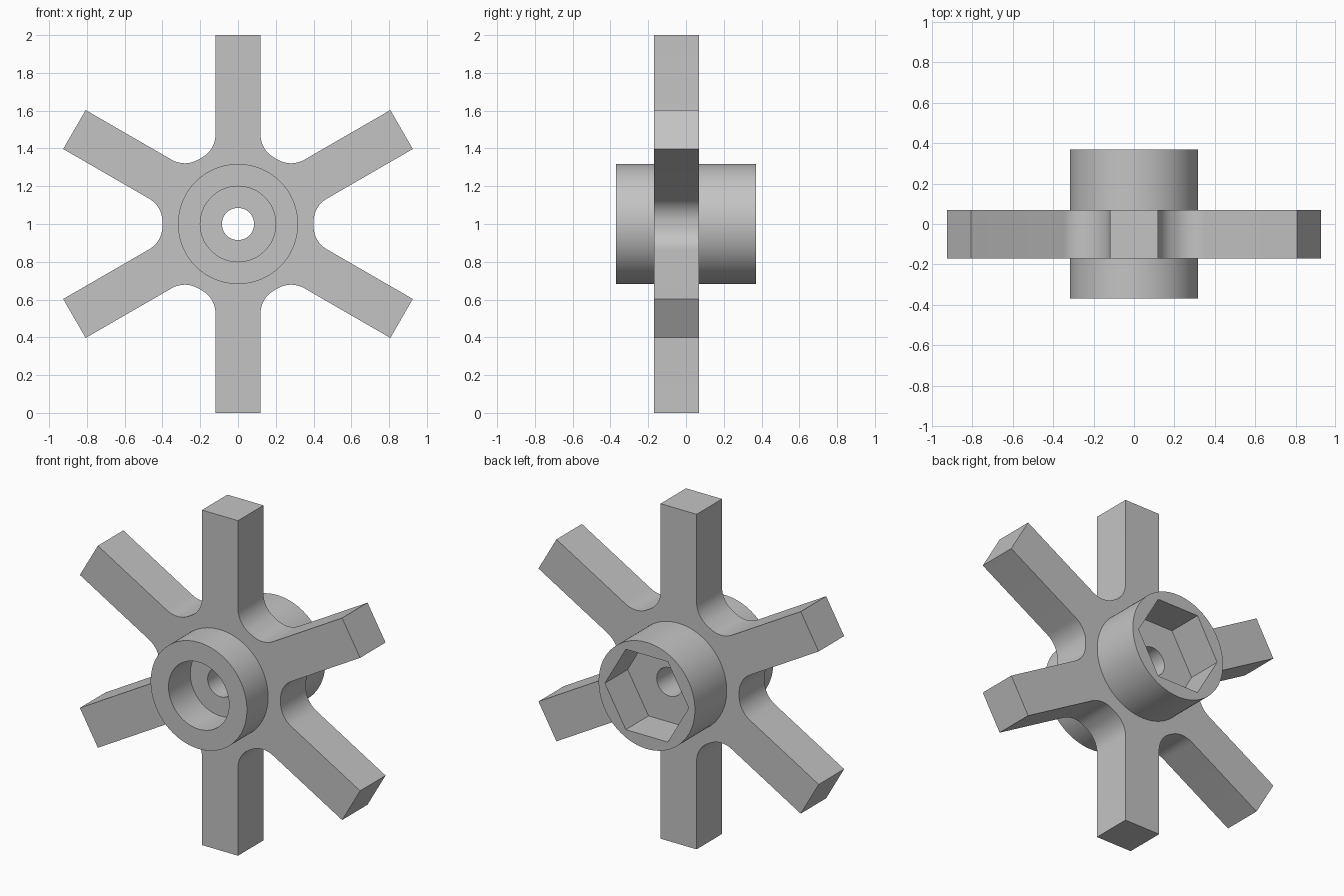
import bpy, bmesh
from math import cos, sin, tan, pi, radians

if "Cube" in bpy.data.objects:
    bpy.data.objects.remove(bpy.data.objects["Cube"], do_unlink=True)

# Main dimensions
HALF_W = 0.119          # half width of a spoke
REACH = 1.0             # centre to spoke tip
WEB = 0.40              # centre to the inner edge between spokes
FILLET = 0.14
MID = 1.0               # height of the wheel axis

grey = bpy.data.materials.new("plain grey")
grey.use_nodes = True
grey.diffuse_color = (0.55, 0.55, 0.55, 1)
grey.node_tree.nodes["Principled BSDF"].inputs["Base Color"].default_value = (0.55, 0.55, 0.55, 1)


def prism(name, outline, y0, y1):
    """Extrude an outline in the x-z plane from y0 to y1."""
    bm = bmesh.new()
    face = bm.faces.new([bm.verts.new((x, y0, z + MID)) for x, z in outline])
    new = bmesh.ops.extrude_face_region(bm, geom=[face])["geom"]
    verts = [v for v in new if isinstance(v, bmesh.types.BMVert)]
    bmesh.ops.translate(bm, verts=verts, vec=(0, y1 - y0, 0))
    bmesh.ops.recalc_face_normals(bm, faces=bm.faces)
    mesh = bpy.data.meshes.new(name)
    bm.to_mesh(mesh)
    bm.free()
    mesh.materials.append(grey)
    obj = bpy.data.objects.new(name, mesh)
    bpy.context.collection.objects.link(obj)
    return obj


def ring(radius, sides):
    return [(radius * cos(2 * pi * i / sides), radius * sin(2 * pi * i / sides))
            for i in range(sides)]


def turn(point, angle):
    x, z = point
    return (x * cos(angle) - z * sin(angle), x * sin(angle) + z * cos(angle))


def star_outline():
    """Six spokes joined by rounded inner corners."""
    h = (WEB - 2 * HALF_W - FILLET) * tan(radians(30))
    steps = 8
    gap = []
    for centre_z, start in ((-h, 240), (h, 180)):
        for i in range(steps + 1):
            a = radians(start - 60 * i / steps)
            gap.append((WEB + FILLET + FILLET * cos(a), centre_z + FILLET * sin(a)))
    tip = [(REACH, -HALF_W), (REACH, HALF_W)]
    outline = []
    for k in range(6):
        outline += [turn(p, radians(60 * k)) for p in gap]
        outline += [turn(p, radians(60 * k + 30)) for p in tip]
    return outline


def combine(target, other, operation):
    other.hide_render = True
    mod = target.modifiers.new(operation.title(), "BOOLEAN")
    mod.operation = operation
    mod.solver = "EXACT"
    mod.object = other
    bpy.context.view_layer.objects.active = target
    bpy.ops.object.modifier_apply(modifier=mod.name)
    bpy.data.objects.remove(other, do_unlink=True)


# Spoked plate with the hub through its middle
wheel = prism("spoked_wheel", star_outline(), -0.17, 0.07)
combine(wheel, prism("hub", ring(0.318, 96), -0.37, 0.37), "UNION")

# Round front recess, hexagonal back recess and axle hole
combine(wheel, prism("front_recess", ring(0.2, 72), -0.5, -0.165), "DIFFERENCE")
combine(wheel, prism("nut_recess", ring(0.277, 6), 0.155, 0.5), "DIFFERENCE")
combine(wheel, prism("axle_hole", ring(0.085, 48), -0.6, 0.6), "DIFFERENCE")

# Smooth the round walls, keep the edges crisp
bpy.ops.object.select_all(action="DESELECT")
wheel.select_set(True)
bpy.context.view_layer.objects.active = wheel
bpy.ops.object.shade_smooth_by_angle(angle=radians(25))
